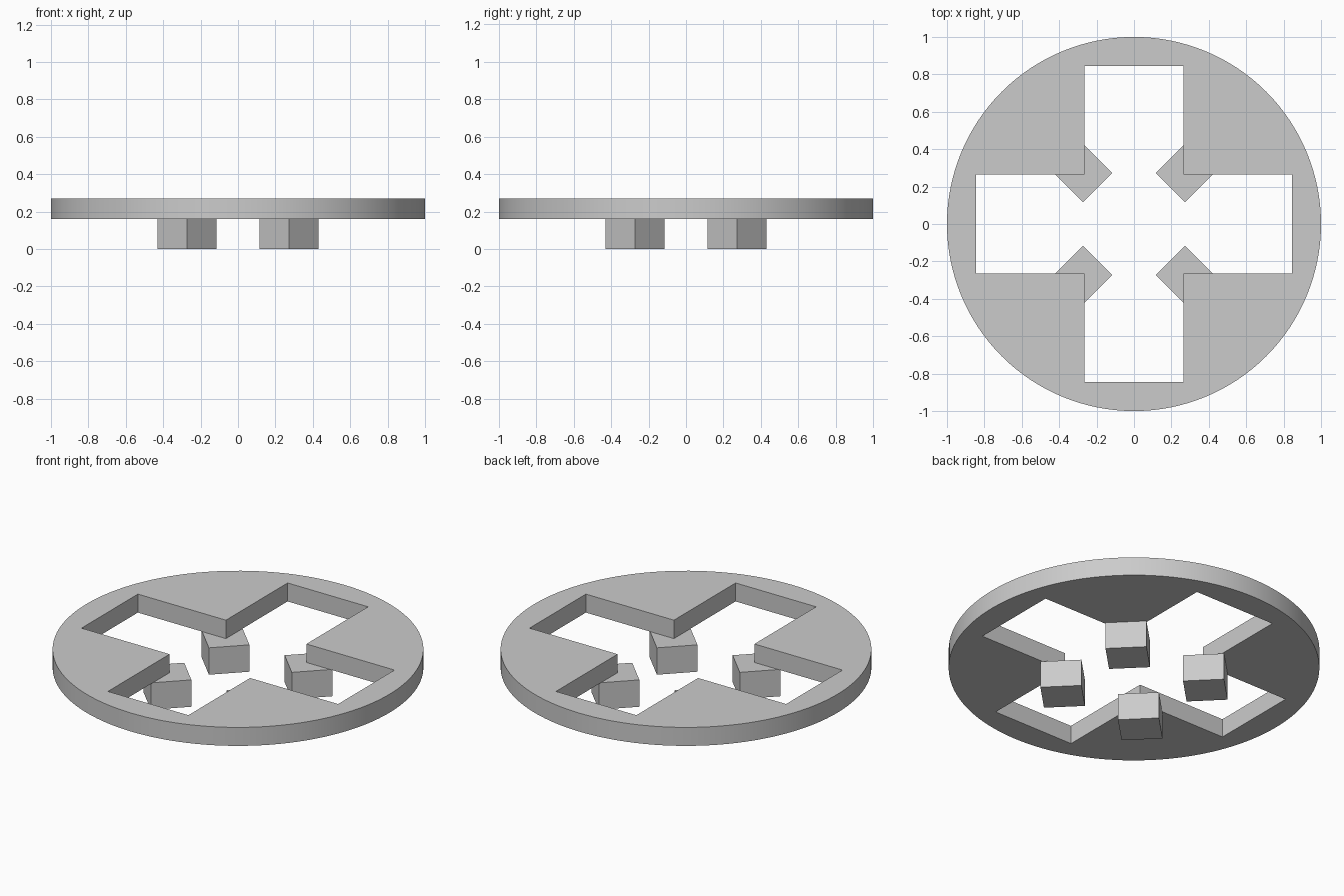
import bpy
import bmesh
from math import pi, radians

cube = bpy.data.objects.get("Cube")
if cube:
    bpy.data.objects.remove(cube, do_unlink=True)

BASE, TOP = 0.16, 0.27      # underside and top of the disc
HALF, REACH = 0.265, 0.845  # half width and length of the cross arms
BLOCK, OFFSET = 0.222, 0.273

grey = bpy.data.materials.new("light_grey")
grey.use_nodes = True
colour = (0.6, 0.6, 0.6, 1)
grey.diffuse_color = colour
grey.node_tree.nodes["Principled BSDF"].inputs["Base Color"].default_value = colour


def finish(name):
    obj = bpy.context.object
    obj.name = name
    obj.data.materials.append(grey)
    return obj


# Cross-shaped cutter, extruded from its outline
corners = [(HALF, HALF), (HALF, REACH), (-HALF, REACH)]
outline = []
for turn in range(4):
    outline += corners[:]
    corners = [(-y, x) for x, y in corners]
bm = bmesh.new()
face = bm.faces.new([bm.verts.new((x, y, 0)) for x, y in outline])
extruded = bmesh.ops.extrude_face_region(bm, geom=[face])
top_verts = [v for v in extruded["geom"] if isinstance(v, bmesh.types.BMVert)]
bmesh.ops.translate(bm, verts=top_verts, vec=(0, 0, 0.5))
bmesh.ops.recalc_face_normals(bm, faces=bm.faces)
mesh = bpy.data.meshes.new("cross_cutter")
bm.to_mesh(mesh)
bm.free()
cutter = bpy.data.objects.new("cross_cutter", mesh)
cutter.hide_render = True
bpy.context.collection.objects.link(cutter)

# Round plate with the cross opening
bpy.ops.mesh.primitive_cylinder_add(vertices=128, radius=1, depth=TOP - BASE,
                                    location=(0, 0, (BASE + TOP) / 2))
disc = finish("slotted_disc")
cut = disc.modifiers.new("cross_opening", 'BOOLEAN')
cut.operation = 'DIFFERENCE'
cut.solver = 'EXACT'
cut.object = cutter
bpy.ops.object.modifier_apply(modifier=cut.name)
bpy.data.objects.remove(cutter, do_unlink=True)
bpy.ops.object.shade_smooth_by_angle(angle=radians(30))

# Four feet under the inner corners, turned to face the centre
for side, sx in (("left", 1), ("right", -1)):
    for end, sy in (("front", -1), ("back", 1)):
        bpy.ops.mesh.primitive_cube_add(size=1, rotation=(0, 0, pi / 4),
                                        location=(sx * OFFSET, sy * OFFSET, BASE / 2))
        foot = finish(f"{end}_{side}_foot")
        foot.scale = (BLOCK, BLOCK, BASE)
